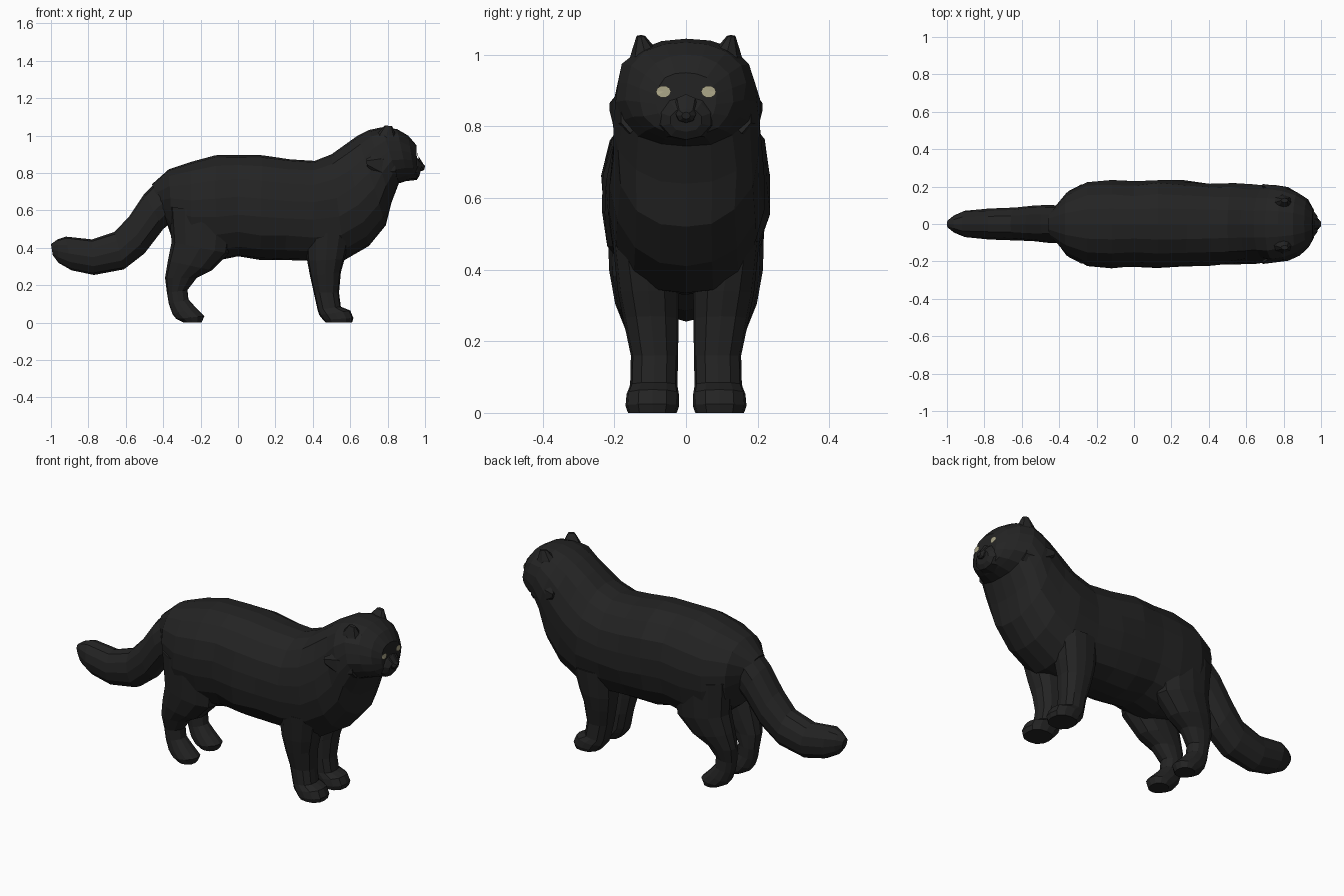
import bpy, bmesh, math, random
from mathutils import Vector
from mathutils.bvhtree import BVHTree

random.seed(4)


def material(name, rgb):
    m = bpy.data.materials.new(name)
    m.diffuse_color = (*rgb, 1)
    return m


FUR = material("black fur", (0.017, 0.017, 0.017))
EYE = material("pale amber", (0.40, 0.37, 0.24))


def finish(name, bm, mat):
    bmesh.ops.recalc_face_normals(bm, faces=bm.faces)
    me = bpy.data.meshes.new(name)
    bm.to_mesh(me)
    bm.free()
    me.materials.append(mat)
    ob = bpy.data.objects.new(name, me)
    bpy.context.collection.objects.link(ob)
    return ob


def loft(name, sections, sides=14, power=2.2, side=1, y_default=0.0, rough=0.0):
    """Each section: x1, z1, x2, z2, half width, (centre y)."""
    bm = bmesh.new()
    rings = []
    for s in sections:
        a, b = Vector((s[0], 0, s[1])), Vector((s[2], 0, s[3]))
        w = s[4]
        y = (s[5] if len(s) > 5 else y_default) * side
        c, h = (a + b) / 2, (a - b) / 2
        ring = []
        for i in range(sides):
            t = 2 * math.pi * i / sides
            co, si = math.cos(t), math.sin(t)
            k = 1 / (abs(co) ** power + abs(si) ** power) ** (1 / power)
            k *= 1 + random.uniform(-rough, rough) * abs(si)
            p = c + h * co * k + Vector((0, y + w * si * k * side, 0))
            ring.append(bm.verts.new(p))
        rings.append(ring)
    for r, q in zip(rings, rings[1:]):
        for i in range(sides):
            j = (i + 1) % sides
            bm.faces.new((r[i], r[j], q[j], q[i]))
    bm.faces.new(rings[0])
    bm.faces.new(rings[-1])
    return finish(name, bm, FUR)


# Torso, neck and head as one continuous shape
body = loft("body_and_head", [
    (-0.46, 0.74, -0.38, 0.53, 0.08),
    (-0.37, 0.82, -0.35, 0.44, 0.165),
    (-0.25, 0.86, -0.25, 0.36, 0.225),
    (-0.12, 0.895, -0.12, 0.33, 0.235),
    (0.00, 0.897, 0.00, 0.355, 0.225),
    (0.13, 0.895, 0.12, 0.335, 0.238),
    (0.28, 0.873, 0.25, 0.335, 0.23),
    (0.41, 0.865, 0.40, 0.33, 0.22),
    (0.50, 0.90, 0.57, 0.335, 0.215),
    (0.57, 0.95, 0.70, 0.41, 0.21),
    (0.64, 1.00, 0.79, 0.52, 0.203),
    (0.70, 1.03, 0.82, 0.64, 0.207),
    (0.77, 1.045, 0.86, 0.745, 0.195),
    (0.85, 1.035, 0.91, 0.76, 0.167),
    (0.91, 1.00, 0.945, 0.775, 0.13),
    (0.953, 0.95, 0.96, 0.80, 0.085),
], sides=18, power=2.35, rough=0.03)

# Bushy tail
loft("tail", [
    (-0.37, 0.82, -0.33, 0.56, 0.095),
    (-0.50, 0.69, -0.40, 0.50, 0.10),
    (-0.58, 0.57, -0.50, 0.37, 0.095),
    (-0.66, 0.485, -0.61, 0.285, 0.085),
    (-0.78, 0.445, -0.77, 0.255, 0.08),
    (-0.92, 0.46, -0.89, 0.28, 0.072),
    (-0.965, 0.445, -0.96, 0.32, 0.045),
    (-1.00, 0.42, -0.99, 0.36, 0.02),
], sides=12, rough=0.04)

# Muzzle and nose
loft("muzzle", [
    (0.93, 0.91, 0.90, 0.757, 0.10),
    (0.965, 0.875, 0.955, 0.763, 0.07),
    (0.985, 0.85, 0.97, 0.785, 0.045),
], sides=10)
loft("nose", [
    (0.965, 0.89, 0.965, 0.81, 0.035),
    (0.99, 0.85, 0.985, 0.81, 0.026),
    (1.00, 0.84, 0.997, 0.82, 0.012),
], sides=8)

for side, tag in ((-1, "right"), (1, "left")):
    # Legs, swept from inside the body down to the paw
    loft("hind_leg_" + tag, [
        (-0.02, 0.58, -0.37, 0.62, 0.09, 0.13),
        (-0.05, 0.37, -0.355, 0.43, 0.093, 0.122),
        (-0.14, 0.28, -0.375, 0.33, 0.08, 0.118),
        (-0.22, 0.24, -0.39, 0.24, 0.062, 0.11),
        (-0.27, 0.175, -0.38, 0.16, 0.05, 0.10),
        (-0.265, 0.125, -0.37, 0.10, 0.05, 0.10),
        (-0.225, 0.08, -0.35, 0.045, 0.06, 0.10),
        (-0.18, 0.035, -0.33, 0.02, 0.064, 0.10),
        (-0.195, 0.0, -0.29, 0.0, 0.052, 0.10),
    ], sides=12, side=side)
    loft("front_leg_" + tag, [
        (0.60, 0.48, 0.36, 0.48, 0.08, 0.125),
        (0.57, 0.34, 0.37, 0.33, 0.085, 0.105),
        (0.55, 0.27, 0.385, 0.25, 0.077, 0.098),
        (0.54, 0.16, 0.405, 0.16, 0.066, 0.088),
        (0.55, 0.085, 0.425, 0.07, 0.066, 0.09),
        (0.60, 0.065, 0.435, 0.04, 0.073, 0.093),
        (0.617, 0.025, 0.455, 0.015, 0.075, 0.094),
        (0.61, 0.0, 0.47, 0.0, 0.068, 0.094),
    ], sides=12, power=2.5, side=side)

    # Ears, short and set at the corners of the crown
    loft("ear_" + tag, [
        (0.88, 0.93, 0.72, 0.95, 0.06, 0.11),
        (0.845, 1.00, 0.745, 1.01, 0.04, 0.113),
        (0.825, 1.05, 0.785, 1.055, 0.012, 0.126),
    ], sides=8, power=2, side=side)

    # Cheek ruff: a pointed lock sweeping back along the jaw
    loft("cheek_fur_" + tag, [
        (0.83, 0.90, 0.85, 0.78, 0.03, 0.155),
        (0.75, 0.91, 0.77, 0.77, 0.03, 0.178),
        (0.685, 0.875, 0.69, 0.835, 0.01, 0.205),
    ], sides=6, power=2, side=side)

# Eyes: thin discs laid onto the face surface
deps = bpy.context.evaluated_depsgraph_get()
tree = BVHTree.FromObject(body, deps)
for side, tag in ((-1, "right"), (1, "left")):
    bm = bmesh.new()
    pts = [(0, 0)] + [(0.021 * math.cos(i * math.pi / 5), 0.017 * math.sin(i * math.pi / 5))
                      for i in range(10)]
    vs = []
    for dy, dz in pts:
        y, z = side * 0.063 + dy, 0.897 + dz
        hit = tree.ray_cast(Vector((2, y, z)), Vector((-1, 0, 0)))[0]
        vs.append(bm.verts.new(((hit.x if hit else 0.95) + 0.006, y, z)))
    for i in range(10):
        bm.faces.new((vs[0], vs[1 + i], vs[1 + (i + 1) % 10]))
    eye = finish("eye_" + tag, bm, EYE)
    if eye.data.polygons[0].normal.x < 0:
        eye.data.flip_normals()
